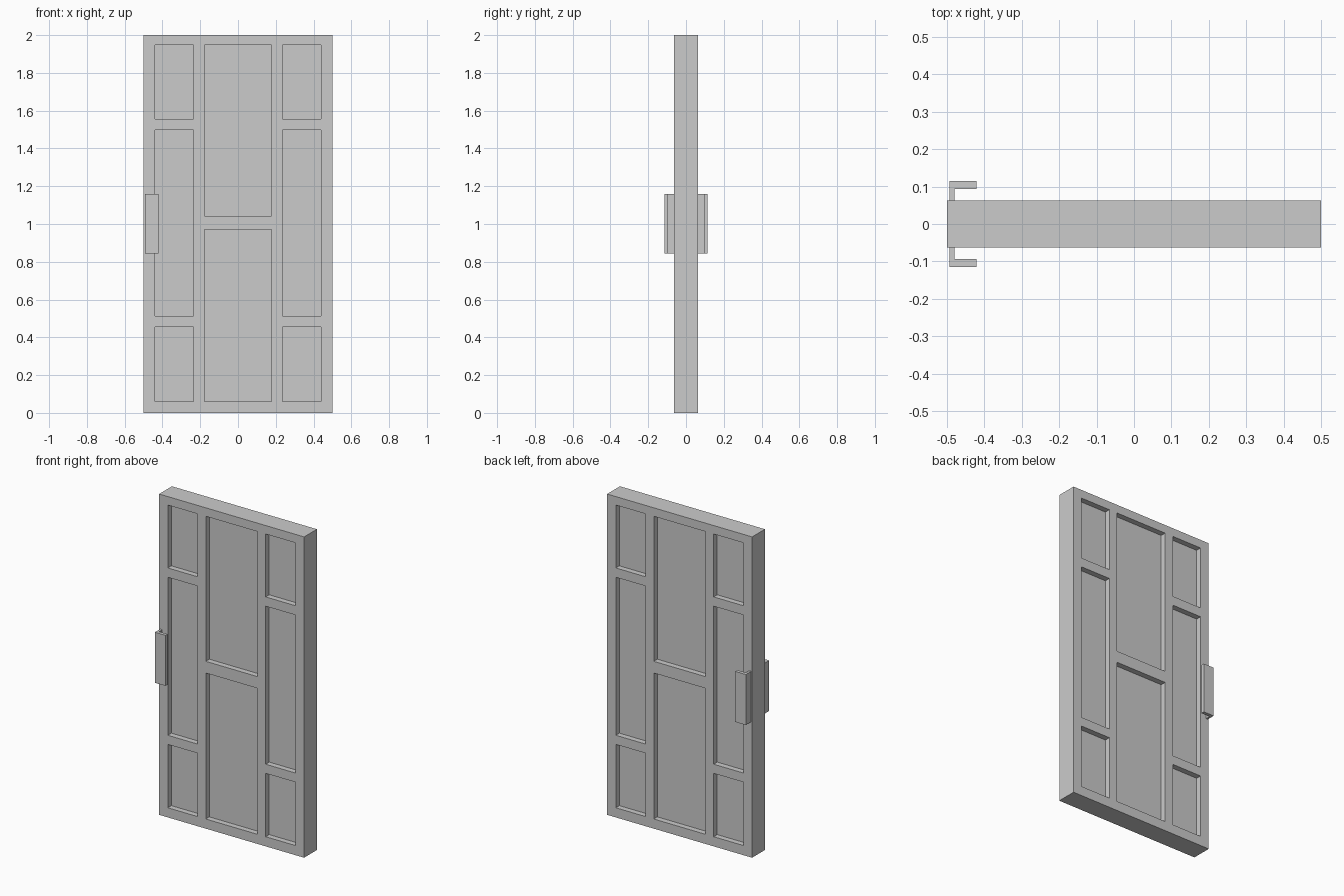
import bpy, bmesh
from mathutils import Matrix, Vector

if "Cube" in bpy.data.objects:
    bpy.data.objects.remove(bpy.data.objects["Cube"])

T = 0.063      # half thickness of the door
DEPTH = 0.035  # panel recess depth


def add_box(bm, lo, hi):
    lo, hi = Vector(lo), Vector(hi)
    m = Matrix.Translation((lo + hi) / 2) @ Matrix.Diagonal((*(hi - lo), 1))
    bmesh.ops.create_cube(bm, size=1, matrix=m)


def finish(bm, name):
    bmesh.ops.recalc_face_normals(bm, faces=bm.faces)
    me = bpy.data.meshes.new(name)
    bm.to_mesh(me)
    bm.free()
    ob = bpy.data.objects.new(name, me)
    bpy.context.collection.objects.link(ob)
    return ob


# Door slab
bm = bmesh.new()
add_box(bm, (-0.5, -T, 0), (0.5, T, 2))
door = finish(bm, "door")

# Recessed panels, same layout on both faces
side_rows = [(0.06, 0.455), (0.512, 1.497), (1.555, 1.947)]
middle_rows = [(0.06, 0.97), (1.043, 1.947)]
columns = [(-0.44, -0.235, side_rows), (-0.178, 0.178, middle_rows), (0.235, 0.44, side_rows)]
bm = bmesh.new()
for x0, x1, rows in columns:
    for z0, z1 in rows:
        add_box(bm, (x0, -T - 0.05, z0), (x1, -T + DEPTH, z1))
        add_box(bm, (x0, T - DEPTH, z0), (x1, T + 0.05, z1))
cutter = finish(bm, "panel_cutter")
cutter.hide_render = True

mod = door.modifiers.new("panels", 'BOOLEAN')
mod.operation = 'DIFFERENCE'
mod.solver = 'EXACT'
mod.object = cutter
bpy.context.view_layer.objects.active = door
bpy.ops.object.modifier_apply(modifier=mod.name)
bpy.data.objects.remove(cutter)

# L-shaped pull handles, one on each face
profile = [(-0.493, T), (-0.493, 0.115), (-0.42, 0.115), (-0.42, 0.094), (-0.479, 0.094), (-0.479, T)]
for name, s in (("front_handle", -1), ("back_handle", 1)):
    bm = bmesh.new()
    face = bm.faces.new([bm.verts.new((x, s * y, 0.845)) for x, y in profile])
    top = bmesh.ops.extrude_face_region(bm, geom=[face], use_keep_orig=True)["geom"]
    verts = [v for v in top if isinstance(v, bmesh.types.BMVert)]
    bmesh.ops.translate(bm, verts=verts, vec=(0, 0, 0.315))
    finish(bm, name)
